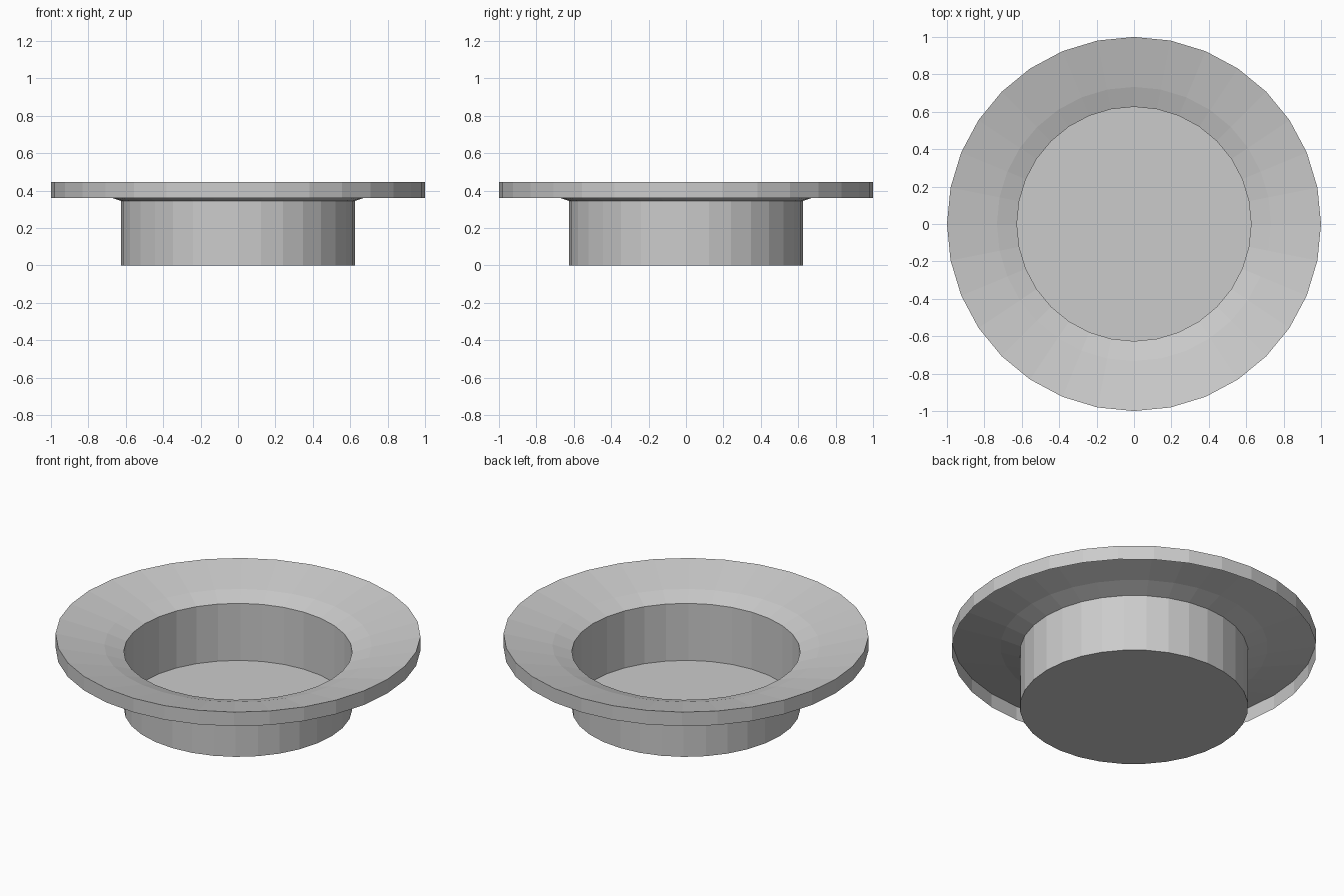
import bpy, bmesh, math

if "Cube" in bpy.data.objects:
    bpy.data.objects.remove(bpy.data.objects["Cube"])

SEGMENTS = 32

# One neutral grey for the whole dish
grey = bpy.data.materials.new("light_grey")
grey.diffuse_color = (0.6, 0.6, 0.6, 1.0)
grey.use_nodes = True
grey.node_tree.nodes["Principled BSDF"].inputs["Base Color"].default_value = grey.diffuse_color


def lathe(name, profile):
    """Revolve a (radius, height) profile around z; radius 0 becomes a flat cap."""
    bm = bmesh.new()
    rings = []
    for r, z in profile:
        rings.append([bm.verts.new((r * math.cos(a), r * math.sin(a), z))
                      for a in (2 * math.pi * i / SEGMENTS for i in range(SEGMENTS))])
    # Flat floor
    bm.faces.new(rings[0])
    # Bands between neighbouring rings
    for low, high in zip(rings, rings[1:]):
        for i in range(SEGMENTS):
            j = (i + 1) % SEGMENTS
            bm.faces.new((low[i], high[i], high[j], low[j]))
    mesh = bpy.data.meshes.new(name)
    bm.to_mesh(mesh)
    bm.free()
    mesh.materials.append(grey)
    obj = bpy.data.objects.new(name, mesh)
    bpy.context.collection.objects.link(obj)
    return obj


# Thin dish: floor, well wall, inner lip, sloped brim, open hanging skirt
lathe("flanged_dish", [
    (0.626, 0.0),
    (0.626, 0.345),
    (0.733, 0.382),
    (1.0, 0.445),
    (1.0, 0.36),
])
